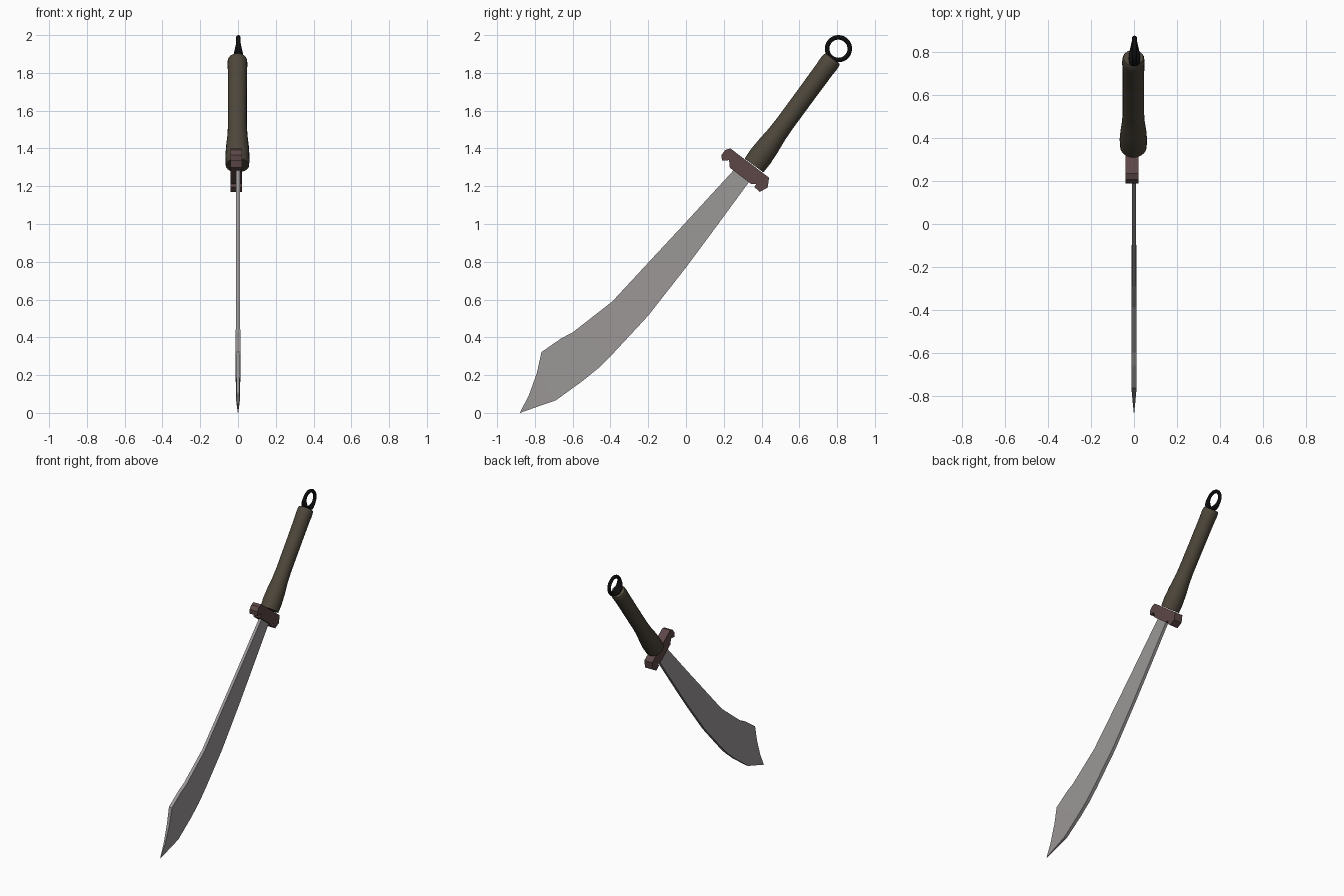
import bpy, bmesh, math
from mathutils import Vector

if "Cube" in bpy.data.objects:
    bpy.data.objects.remove(bpy.data.objects["Cube"])

AXIS = Vector((0, 0.592, 0.806))      # handle direction, guard to ring
SIDE = Vector((0, 0.806, -0.592))     # across the handle, towards the edge


def finish(name, bm, color, smooth=None):
    bmesh.ops.recalc_face_normals(bm, faces=bm.faces)
    mesh = bpy.data.meshes.new(name)
    bm.to_mesh(mesh)
    bm.free()
    ob = bpy.data.objects.new(name, mesh)
    bpy.context.collection.objects.link(ob)
    mat = bpy.data.materials.new(name + "_mat")
    mat.diffuse_color = (*color, 1)
    mat.use_nodes = True
    mat.node_tree.nodes["Principled BSDF"].inputs["Base Color"].default_value = mat.diffuse_color
    mesh.materials.append(mat)
    if smooth:
        bpy.ops.object.select_all(action='DESELECT')
        ob.select_set(True)
        bpy.context.view_layer.objects.active = ob
        bpy.ops.object.shade_smooth_by_angle(angle=math.radians(smooth))
    return ob


def loft(bm, rings, closed=False):
    """Skin rings of points; cap the ends unless the loft closes on itself."""
    loops = [[bm.verts.new(p) for p in r] for r in rings]
    n = len(loops[0])
    pairs = list(zip(loops, loops[1:]))
    if closed:
        pairs.append((loops[-1], loops[0]))
    for a, b in pairs:
        for i in range(n):
            j = (i + 1) % n
            bm.faces.new((a[i], a[j], b[j], b[i]))
    if not closed:
        bm.faces.new(loops[0])
        bm.faces.new(loops[-1])


# Blade: spine point, edge point, half thickness; flaring to a clipped tip
stations = [
    ((0.28, 1.315), (0.36, 1.258), 0.010),
    ((0.0, 1.01), (0.12, 0.935), 0.010),
    ((-0.20, 0.795), (0.0, 0.77), 0.010),
    ((-0.39, 0.59), (-0.20, 0.515), 0.011),
    ((-0.60, 0.426), (-0.39, 0.31), 0.012),
    ((-0.66, 0.395), (-0.46, 0.24), 0.012),
    ((-0.765, 0.322), (-0.55, 0.167), 0.012),
    ((-0.79, 0.21), (-0.69, 0.066), 0.010),
    ((-0.833, 0.09), (-0.78, 0.035), 0.006),
    ((-0.88, 0.001), (-0.879, 0.0), 0.001),
]
# the edge runs straight between guard and z = 0.77
stations[1] = (stations[1][0], (0.15, 0.972), 0.010)
bm = bmesh.new()
loft(bm, [[(-t, *s), (t, *s), (t, *e), (-t, *e)] for s, e, t in stations])
finish("blade", bm, (0.33, 0.31, 0.31))

# Guard: bar with short hooked ends facing the blade
outline = [(0.235, 1.40), (0.44, 1.245), (0.432, 1.192), (0.39, 1.17),
           (0.362, 1.196), (0.372, 1.212), (0.345, 1.212), (0.232, 1.298),
           (0.228, 1.338), (0.19, 1.335), (0.188, 1.366), (0.208, 1.392)]
bm = bmesh.new()
loft(bm, [[(x, y, z) for y, z in outline] for x in (-0.04, 0.022)])
finish("guard", bm, (0.11, 0.063, 0.063))

# Handle: round grip flaring towards the guard
base = Vector((-0.003, 0.366, 1.318))
profile = [(-0.01, 0.062), (0.05, 0.064), (0.12, 0.060), (0.19, 0.053),
           (0.26, 0.050), (0.45, 0.050), (0.62, 0.051), (0.655, 0.053),
           (0.682, 0.051), (0.692, 0.046)]
bm = bmesh.new()
rings = []
for d, r in profile:
    rings.append([base + AXIS * d + r * (Vector((1, 0, 0)) * math.cos(a) + SIDE * math.sin(a))
                  for a in (2 * math.pi * i / 20 for i in range(20))])
loft(bm, rings)
finish("handle", bm, (0.075, 0.062, 0.043), 40)

# Pommel ring: thin at the top, widening where it meets the handle
centre = Vector((0.002, 0.807, 1.928))
bm = bmesh.new()
rings = []
for i in range(32):
    a = 2 * math.pi * i / 32
    out = AXIS * math.cos(a) + SIDE * math.sin(a)
    width = 0.012 + 0.016 * max(0, -math.cos(a)) ** 1.5
    rings.append([centre + out * (0.06 + 0.012 * math.cos(b)) + Vector((width * math.sin(b), 0, 0))
                  for b in (2 * math.pi * j / 10 for j in range(10))])
loft(bm, rings, closed=True)
finish("pommel_ring", bm, (0.004, 0.004, 0.004), 60)
